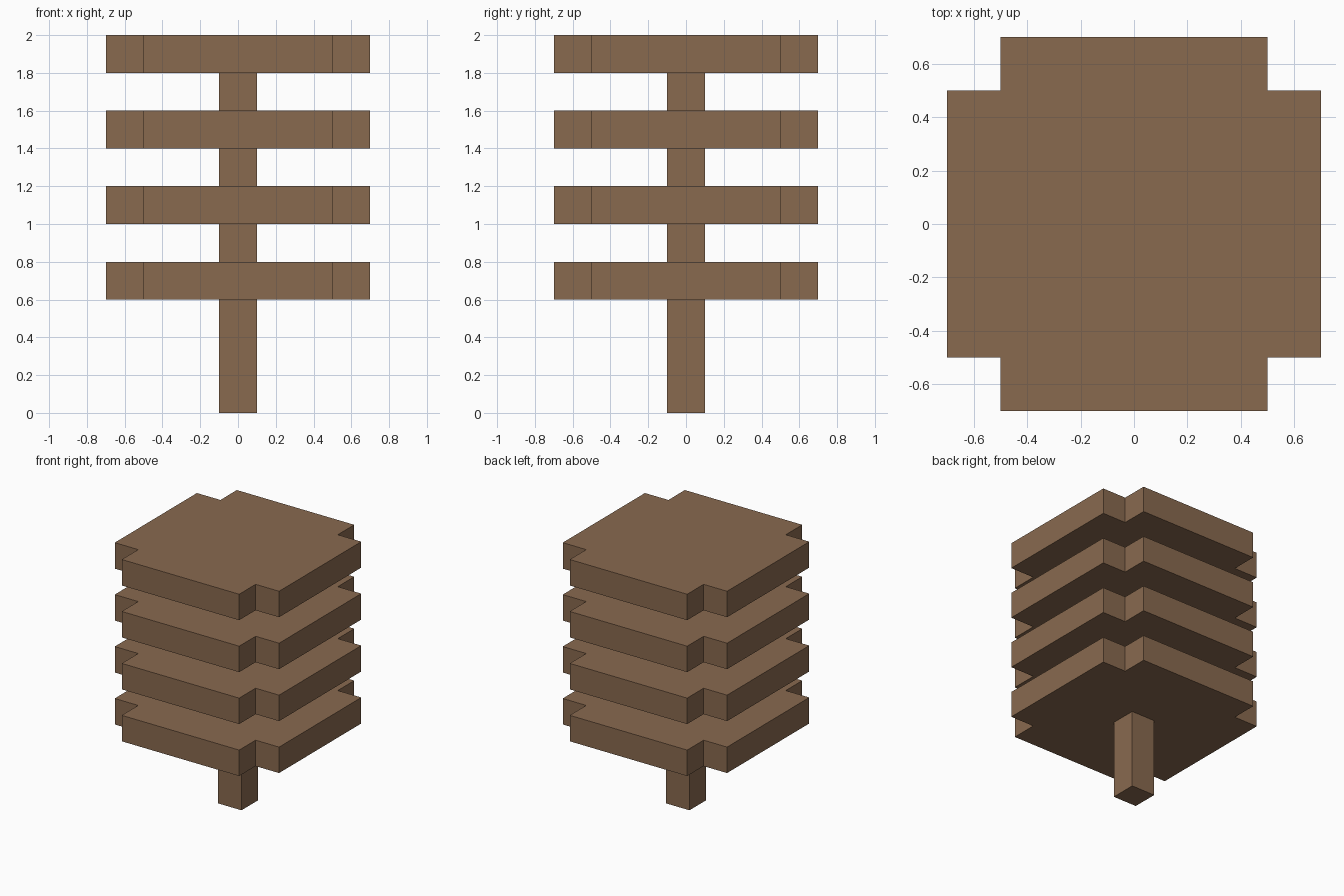
import bpy
import bmesh

cube = bpy.data.objects.get("Cube")
if cube:
    bpy.data.objects.remove(cube, do_unlink=True)

# Single brown wood colour
BROWN = (0.25, 0.142, 0.078, 1.0)
wood = bpy.data.materials.new("brown_wood")
wood.use_nodes = True
wood.diffuse_color = BROWN
bsdf = next(n for n in wood.node_tree.nodes if n.type == "BSDF_PRINCIPLED")
bsdf.inputs["Base Color"].default_value = BROWN
bsdf.inputs["Roughness"].default_value = 0.9

UNIT = 0.2         # thickness of every slab and of the trunk
OUTER = 0.7        # slab half width
INNER = 0.5        # half width between the corner notches


def prism(name, outline, bottom, top):
    """Extrude a flat outline upward into a solid."""
    bm = bmesh.new()
    base = bm.faces.new([bm.verts.new((x, y, bottom)) for x, y in outline])
    ext = bmesh.ops.extrude_face_region(bm, geom=[base])
    verts = [g for g in ext["geom"] if isinstance(g, bmesh.types.BMVert)]
    bmesh.ops.translate(bm, vec=(0, 0, top - bottom), verts=verts)
    bmesh.ops.recalc_face_normals(bm, faces=bm.faces)
    mesh = bpy.data.meshes.new(name)
    bm.to_mesh(mesh)
    bm.free()
    mesh.materials.append(wood)
    obj = bpy.data.objects.new(name, mesh)
    bpy.context.collection.objects.link(obj)
    return obj


# Square with notched corners: one corner turned through four quarters
notched = []
corner = [(OUTER, INNER), (INNER, INNER), (INNER, OUTER)]
for quarter in range(4):
    notched += corner
    corner = [(-y, x) for x, y in corner]

half = UNIT / 2
square = [(half, half), (-half, half), (-half, -half), (half, -half)]

# Trunk sections and the slabs resting on them
floor = 0.0
for tier in range(4):
    slab_bottom = 0.6 + tier * 2 * UNIT
    prism(f"trunk_section_{tier + 1}", square, floor, slab_bottom)
    floor = slab_bottom + UNIT
    prism(f"notched_slab_{tier + 1}", notched, slab_bottom, floor)
